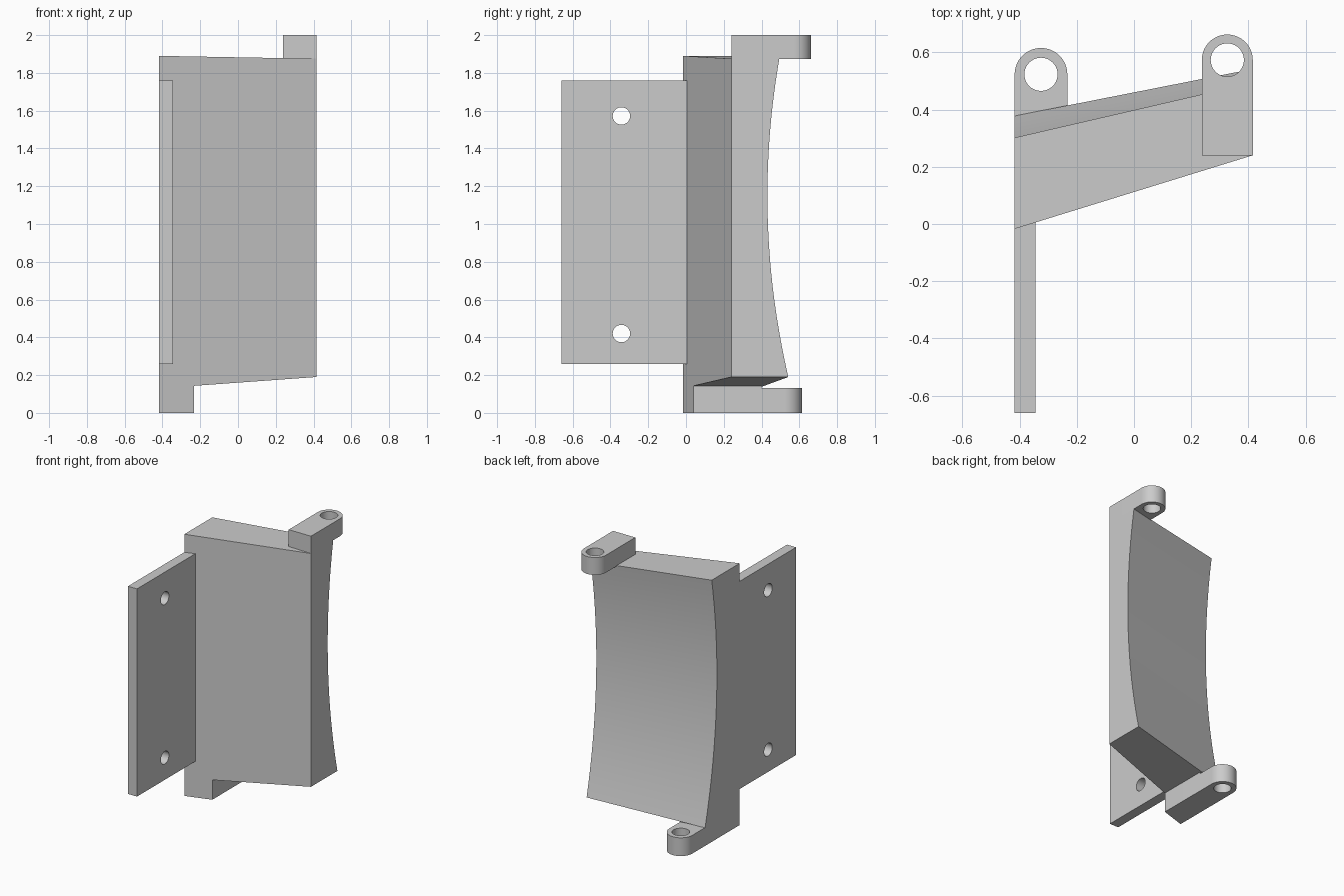
import bpy, bmesh, math
from mathutils import Matrix

if "Cube" in bpy.data.objects:
    bpy.data.objects.remove(bpy.data.objects["Cube"])


def smooth(obj):
    bpy.ops.object.select_all(action='DESELECT')
    obj.select_set(True)
    bpy.context.view_layer.objects.active = obj
    bpy.ops.object.shade_smooth_by_angle(angle=math.radians(30))


def circle(cx, cy, r, a0=0, a1=360, n=40, end=False):
    count = n + 1 if end else n
    angles = [math.radians(a0 + (a1 - a0) * i / n) for i in range(count)]
    return [(cx + r * math.cos(a), cy + r * math.sin(a)) for a in angles]


def plate_with_holes(name, outline, holes, thickness, matrix):
    """Filled flat outline with round holes, given a thickness and turned into a mesh."""
    curve = bpy.data.curves.new(name, 'CURVE')
    curve.dimensions = '2D'
    curve.fill_mode = 'BOTH'
    curve.extrude = thickness / 2
    for loop in [outline] + holes:
        spline = curve.splines.new('POLY')
        spline.points.add(len(loop) - 1)
        for p, (x, y) in zip(spline.points, loop):
            p.co = (x, y, 0, 1)
        spline.use_cyclic_u = True
    temp = bpy.data.objects.new(name + "_curve", curve)
    bpy.context.collection.objects.link(temp)
    bpy.context.view_layer.update()
    mesh = bpy.data.meshes.new_from_object(
        temp.evaluated_get(bpy.context.evaluated_depsgraph_get()))
    bpy.data.objects.remove(temp)
    bm = bmesh.new()
    bm.from_mesh(mesh)
    bmesh.ops.remove_doubles(bm, verts=bm.verts, dist=1e-5)
    bmesh.ops.transform(bm, matrix=matrix, verts=bm.verts)
    bmesh.ops.recalc_face_normals(bm, faces=bm.faces)
    bm.to_mesh(mesh)
    bm.free()
    obj = bpy.data.objects.new(name, mesh)
    bpy.context.collection.objects.link(obj)
    smooth(obj)


def loft(name, left, right):
    """Solid between two matching outlines."""
    bm = bmesh.new()
    a = [bm.verts.new(p) for p in left]
    b = [bm.verts.new(p) for p in right]
    bm.faces.new(a)
    bm.faces.new(b[::-1])
    for i in range(len(a)):
        j = (i + 1) % len(a)
        bm.faces.new((a[i], b[i], b[j], a[j]))
    bmesh.ops.recalc_face_normals(bm, faces=bm.faces)
    mesh = bpy.data.meshes.new(name)
    bm.to_mesh(mesh)
    bm.free()
    obj = bpy.data.objects.new(name, mesh)
    bpy.context.collection.objects.link(obj)
    smooth(obj)


def body_section(x, front, waist, centre, bottom, top, steps=28):
    """Side outline: straight front, hollow curved back."""
    points = [(x, front, top), (x, front, bottom)]
    for i in range(steps + 1):
        z = bottom + (top - bottom) * i / steps
        points.append((x, waist + 0.12 * (z - centre) ** 2, z))
    return points


# Slanted main block with the concave back
loft("main_body",
     body_section(-0.417, -0.017, 0.243, 1.19, 0.13, 1.89),
     body_section(0.415, 0.24, 0.431, 1.15, 0.19, 1.875))

# Flat mounting flange with two screw holes (drawn in y-z, stood upright)
upright = Matrix(((0, 0, 1, -0.381), (1, 0, 0, 0), (0, 1, 0, 0), (0, 0, 0, 1)))
plate_with_holes("mounting_flange",
                 [(-0.66, 0.26), (0.015, 0.26), (0.015, 1.76), (-0.66, 1.76)],
                 [circle(-0.342, z, 0.046) for z in (0.42, 1.572)],
                 0.072, upright)


# Hinge lugs: straight sides, rounded back end, pin hole
def lug(name, cx, cy, r, front_left, front_right, z0, z1):
    outline = [(cx - r, front_left), (cx + r, front_right)]
    outline += circle(cx, cy, r, 0, 180, 28, True)
    plate_with_holes(name, outline, [circle(cx, cy, 0.058)], z1 - z0,
                     Matrix.Translation((0, 0, (z0 + z1) / 2)))


lug("lower_hinge_lug", -0.325, 0.523, 0.092, -0.017, 0.04, 0.0, 0.132)
lug("upper_hinge_lug", 0.326, 0.573, 0.089, 0.24, 0.24, 1.874, 2.0)

# Small wedge filling the gap under the sloping body
loft("lug_wedge",
     [(-0.417, -0.017, 0.12), (-0.417, 0.36, 0.12), (-0.417, 0.36, 0.135), (-0.417, -0.017, 0.135)],
     [(-0.233, 0.04, 0.12), (-0.233, 0.40, 0.12), (-0.233, 0.40, 0.148), (-0.233, 0.04, 0.148)])
